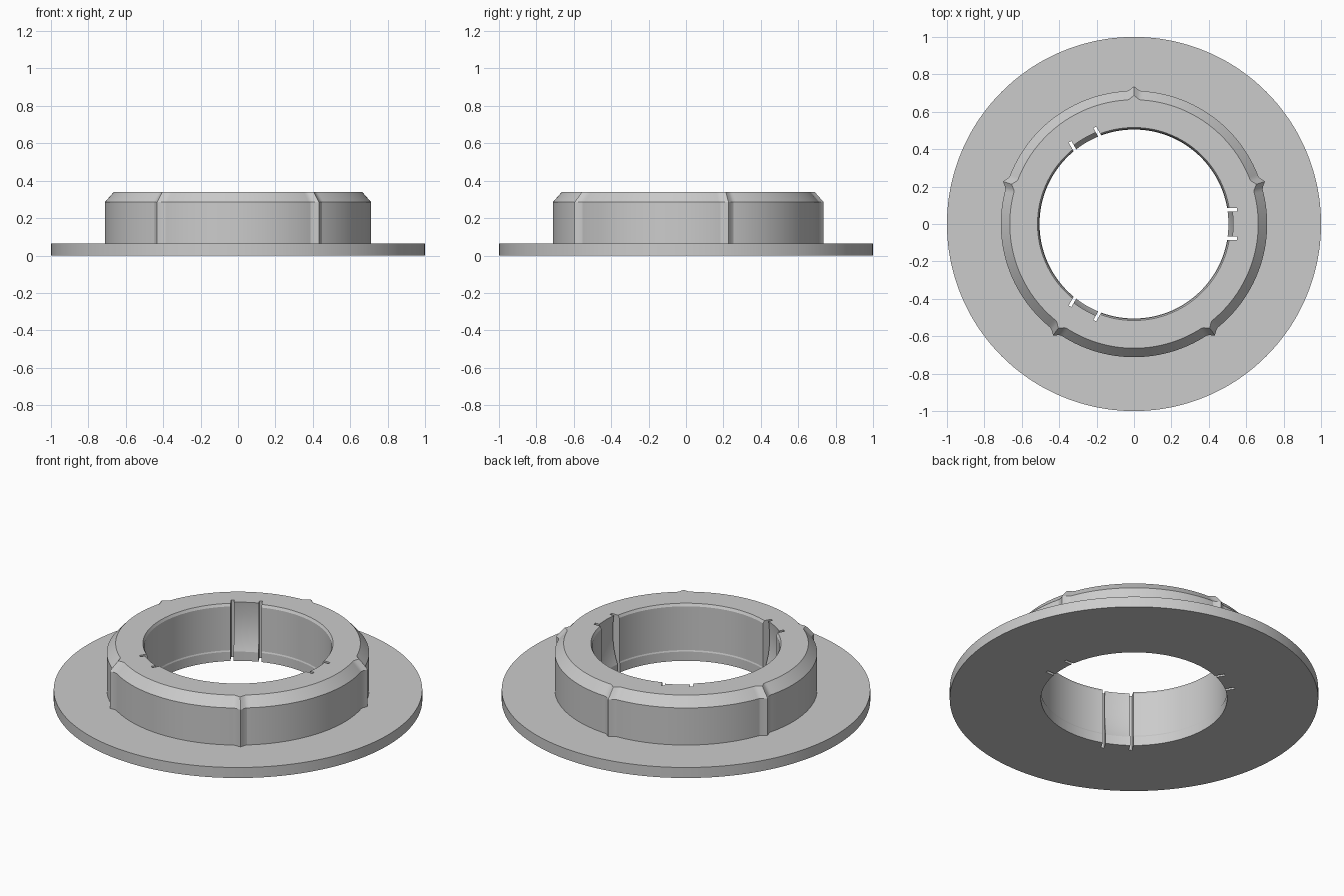
import bpy, bmesh, math
from mathutils import Matrix

if "Cube" in bpy.data.objects:
    bpy.data.objects.remove(bpy.data.objects["Cube"])

grey = bpy.data.materials.new("plain grey")
grey.diffuse_color = (0.6, 0.6, 0.6, 1)
grey.use_nodes = True
grey.node_tree.nodes["Principled BSDF"].inputs["Base Color"].default_value = grey.diffuse_color


def ang_dist(a, b):
    return abs((a - b + 180) % 360 - 180)


# Cross-section: (radius, height, ridge strength, recessed radius on the clip tabs)
PROFILE = [
    (0.505, 0.0, 0, 0.505), (1.0, 0.0, 0, 1.0), (1.0, 0.063, 0, 1.0),
    (0.712, 0.063, 1, 0.712), (0.712, 0.285, 1, 0.712), (0.664, 0.34, 1, 0.664),
    (0.516, 0.34, 0, 0.53), (0.508, 0.325, 0, 0.532), (0.508, 0.26, 0, 0.537),
    (0.508, 0.20, 0, 0.536), (0.508, 0.14, 0, 0.529), (0.508, 0.09, 0, 0.517),
    (0.508, 0.063, 0, 0.508), (0.505, 0.055, 0, 0.505),
]
RIDGES = [90 + 72 * i for i in range(5)]
TABS = [0, 120, 240]

# Flanged collar with five outer ridges and three recessed tabs in the bore
bm = bmesh.new()
rings = []
for deg in range(360):
    ridge = max(0, 1 - min(ang_dist(deg, r) for r in RIDGES) / 2.5) * 0.024
    on_tab = min(ang_dist(deg, t) for t in TABS) < 8.5
    a = math.radians(deg)
    ring = []
    for r, z, k, rt in PROFILE:
        rad = (rt if on_tab else r) + ridge * k
        ring.append(bm.verts.new((rad * math.cos(a), rad * math.sin(a), z)))
    rings.append(ring)
n = len(PROFILE)
for i in range(360):
    p, q = rings[i], rings[(i + 1) % 360]
    for j in range(n):
        bm.faces.new((p[j], q[j], q[(j + 1) % n], p[(j + 1) % n]))
bmesh.ops.recalc_face_normals(bm, faces=bm.faces)
mesh = bpy.data.meshes.new("flanged_collar")
bm.to_mesh(mesh)
bm.free()
mesh.materials.append(grey)
collar = bpy.data.objects.new("flanged_collar", mesh)
bpy.context.collection.objects.link(collar)

# Narrow slots on both sides of each tab
bm = bmesh.new()
for t in TABS:
    for y in (-0.0765, 0.0765):
        m = (Matrix.Rotation(math.radians(t), 4, 'Z') @ Matrix.Translation((0.515, y, 0.17))
             @ Matrix.Diagonal((0.074, 0.017, 0.5, 1)))
        bmesh.ops.create_cube(bm, size=1, matrix=m)
cut_mesh = bpy.data.meshes.new("slot_cutter")
bm.to_mesh(cut_mesh)
bm.free()
cut_mesh.materials.append(grey)
cutter = bpy.data.objects.new("slot_cutter", cut_mesh)
bpy.context.collection.objects.link(cutter)
cutter.hide_render = True

bpy.context.view_layer.objects.active = collar
collar.select_set(True)
mod = collar.modifiers.new("slots", 'BOOLEAN')
mod.operation = 'DIFFERENCE'
mod.solver = 'EXACT'
mod.object = cutter
bpy.ops.object.modifier_apply(modifier=mod.name)
bpy.data.objects.remove(cutter)
bpy.ops.object.shade_smooth_by_angle(angle=math.radians(20))
